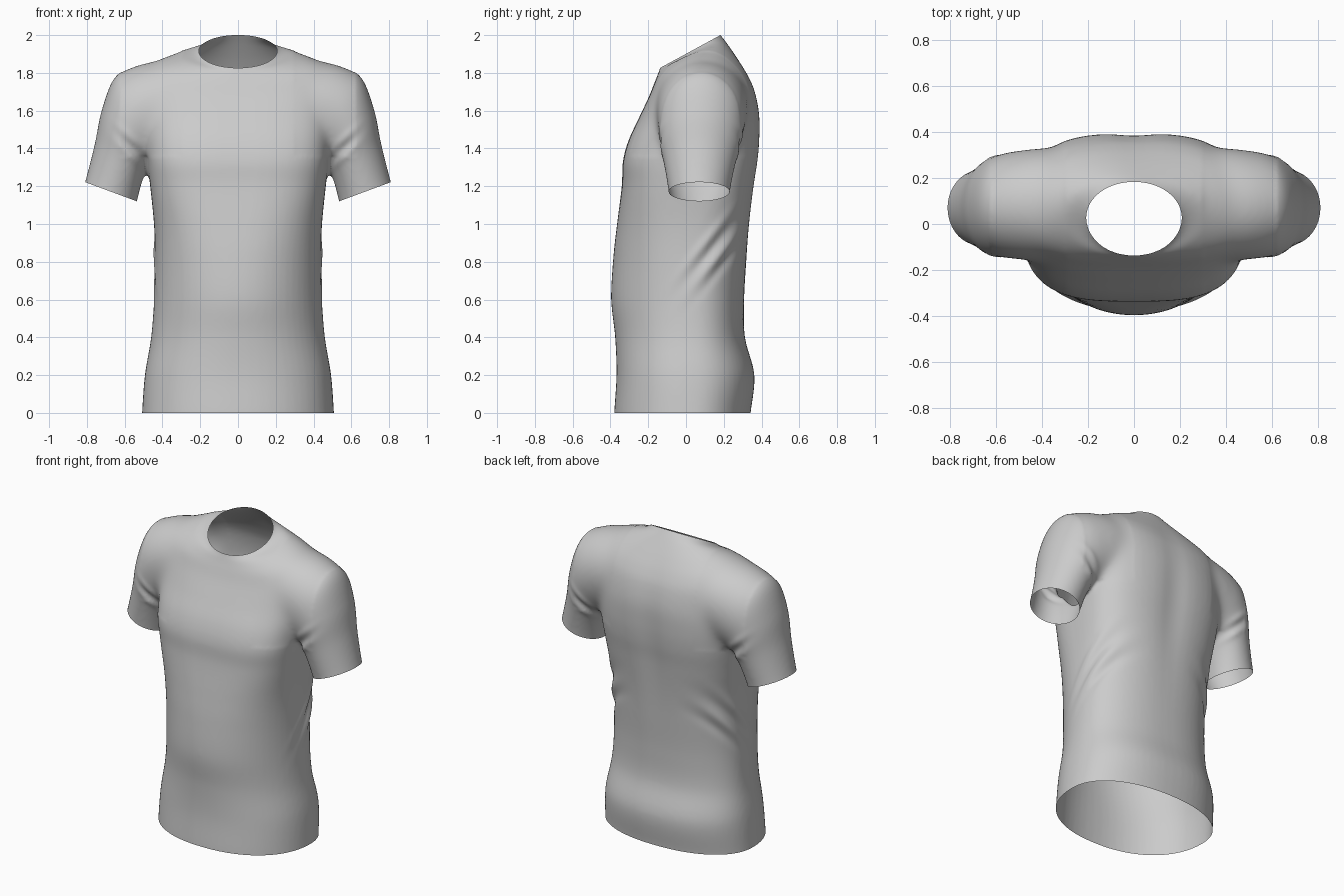
import bpy, bmesh, math
from mathutils import Vector

if "Cube" in bpy.data.objects:
    bpy.data.objects.remove(bpy.data.objects["Cube"])

SEG = 64


def spow(v, e):
    return math.copysign(abs(v) ** e, v)


def spline(rows, steps=6):
    """Catmull-Rom interpolation through rows of numbers."""
    out = []
    for i in range(len(rows) - 1):
        p = [rows[max(i - 1, 0)], rows[i], rows[i + 1], rows[min(i + 2, len(rows) - 1)]]
        for s in range(steps):
            t = s / steps
            out.append([0.5 * (2 * b + (c - a) * t + (2 * a - 5 * b + 4 * c - d) * t * t
                               + (3 * b - a - 3 * c + d) * t ** 3) for a, b, c, d in zip(*p)])
    return out + [list(rows[-1])]


def loft(bm, rings):
    loops = [[bm.verts.new(p) for p in r] for r in rings]
    for a, b in zip(loops, loops[1:]):
        for i in range(SEG):
            j = (i + 1) % SEG
            bm.faces.new((a[i], a[j], b[j], b[i]))
    bm.faces.new(loops[0][::-1])
    bm.faces.new(loops[-1])


def torso_ring(r):
    yf, zf, yb, zb, w, nf, nb, lift = r
    yc, pts = 0.03, []
    for i in range(SEG):
        a = 2 * math.pi * i / SEG
        n = nb if math.sin(a) > 0 else nf
        x = w * spow(math.cos(a), 2 / n)
        y = yc + (yb - yc if math.sin(a) > 0 else yc - yf) * spow(math.sin(a), 2 / n)
        pts.append((x, y, zf + (zb - zf) * (y - yf) / (yb - yf) + lift * (x / w) ** 2))
    return pts


def sleeve_ring(r, side):
    xi, zi, xo, zo, yc, h = r
    pts = []
    for i in range(SEG):
        a = 2 * math.pi * i / SEG
        t = 0.5 + 0.5 * math.cos(a)
        pts.append((side * (xi + (xo - xi) * t), yc + h * math.sin(a), zi + (zo - zi) * t))
    return pts


# Torso sections: front y, z, back y, z, half width, front/back squareness, shoulder lift
torso = [
    (-.38, -.08, .335, -.08, .51, 2.2, 2.2, 0),
    (-.38, 0, .342, 0, .508, 2.2, 2.2, 0),
    (-.368, .2, .362, .2, .493, 2.2, 2.3, 0),
    (-.375, .4, .312, .4, .46, 2.1, 2.3, 0),
    (-.396, .6, .308, .6, .445, 2.05, 2.3, 0),
    (-.385, .82, .322, .82, .44, 2.2, 2.4, 0),
    (-.365, 1.0, .338, 1.0, .445, 2.5, 2.5, 0),
    (-.340, 1.2, .362, 1.2, .465, 3.0, 2.8, 0),
    (-.334, 1.33, .382, 1.33, .48, 3.2, 2.9, 0),
    (-.305, 1.44, .392, 1.45, .49, 3.1, 2.9, 0),
    (-.250, 1.56, .391, 1.58, .50, 2.9, 2.8, 0),
    (-.198, 1.67, .367, 1.70, .51, 2.7, 2.7, .03),
    (-.170, 1.74, .333, 1.78, .49, 2.5, 2.5, .05),
    (-.154, 1.78, .285, 1.86, .43, 2.2, 2.2, .045),
    (-.143, 1.81, .230, 1.94, .32, 2, 2, .025),
    (-.136, 1.827, .185, 2.0, .205, 2, 2, 0),
    (-.125, 1.91, .13, 2.07, .165, 2, 2, 0),
]
# Sleeve sections: inner x, z, outer x, z, centre y, half depth
sleeve = [
    (.24, 1.40, .32, 1.88, .085, .24),
    (.34, 1.37, .44, 1.862, .085, .245),
    (.43, 1.33, .55, 1.835, .083, .238),
    (.475, 1.30, .655, 1.772, .08, .228),
    (.495, 1.26, .722, 1.60, .075, .213),
    (.515, 1.20, .759, 1.42, .072, .186),
    (.535, 1.12, .81, 1.22, .07, .162),
    (.555, 1.04, .84, 1.13, .07, .158),
]

bm = bmesh.new()
loft(bm, [torso_ring(r) for r in spline(torso)])
for side in (1, -1):
    loft(bm, [sleeve_ring(r, side) for r in spline(sleeve)])
bmesh.ops.recalc_face_normals(bm, faces=bm.faces[:])
mesh = bpy.data.meshes.new("shirt")
bm.to_mesh(mesh)
bm.free()
shirt = bpy.data.objects.new("shirt", mesh)
bpy.context.collection.objects.link(shirt)
bpy.context.view_layer.objects.active = shirt
shirt.select_set(True)

# Fuse body and sleeves into one skin, softening the seams
remesh = shirt.modifiers.new("fuse", 'REMESH')
remesh.mode = 'VOXEL'
remesh.voxel_size = 0.012
soft = shirt.modifiers.new("soften", 'SMOOTH')
soft.factor = 0.5
soft.iterations = 8
for m in ("fuse", "soften"):
    bpy.ops.object.modifier_apply(modifier=m)

bm = bmesh.new()
bm.from_mesh(shirt.data)

# Blend the armholes into the chest and shoulders
blend = [v for v in bm.verts if .30 < abs(v.co.x) < .62 and v.co.z > 1.36]
for _ in range(40):
    bmesh.ops.smooth_vert(bm, verts=blend, factor=0.5,
                          use_axis_x=True, use_axis_y=True, use_axis_z=True)
bm.normal_update()


def fold(u, v, u0, v0, ang, length, width, amp):
    """Height of one cloth ridge centred at (u0, v0)."""
    du, dv = u - u0, v - v0
    along = du * math.cos(ang) + dv * math.sin(ang)
    across = -du * math.sin(ang) + dv * math.cos(ang)
    return amp * math.exp(-(along / length) ** 2 - (across / width) ** 2)


# Spine hollow, waist folds and armpit folds
moves = []
for v in bm.verts:
    x, y, z = v.co
    h, ax = 0, abs(x)
    if y > .15:
        h -= .012 * math.exp(-(x / .09) ** 2 - ((z - 1.35) / .4) ** 2)
    if ax > .15 and z < 1.25 and y > -.15:
        fade = min((ax - .15) / .2, 1)
        for k, amp in enumerate((.009, -.009, .010, -.008)):
            h += fade * fold(y, z, .10 + .035 * k, .90 - .035 * k, .9, .19, .024, amp)
    if .42 < ax < .72 and 1.2 < z < 1.65:
        for k, amp in enumerate((.006, -.006, .006)):
            h += fold(ax, z, .57, 1.36 + .05 * k, .75, .08, .02, amp)
    moves.append(v.normal * h)
for v, d in zip(bm.verts, moves):
    v.co += d


def cut(point, normal, inside):
    """Open the skin: slice at a plane and drop what lies beyond it."""
    p, n = Vector(point), Vector(normal).normalized()
    faces = [f for f in bm.faces if inside(f.calc_center_median())]
    geom = set(faces)
    for f in faces:
        geom.update(f.edges)
        geom.update(f.verts)
    bmesh.ops.bisect_plane(bm, geom=list(geom), plane_co=p, plane_no=n, dist=1e-5)
    gone = [f for f in bm.faces if inside(f.calc_center_median())
            and (f.calc_center_median() - p).dot(n) > 0]
    bmesh.ops.delete(bm, geom=gone, context='FACES')


# Hem, neck and cuff openings
cut((0, 0, 0), (0, 0, -1), lambda c: c.z < .1)
cut((0, -.136, 1.827), (0, -.173, .318), lambda c: c.z > 1.7 and abs(c.x) < .35)
for s in (1, -1):
    cut((s * .67, 0, 1.17), (s * .10, 0, -.27), lambda c: c.x * s > .505 and .8 < c.z < 1.35)

bm.to_mesh(shirt.data)
bm.free()
bpy.ops.object.shade_smooth()
